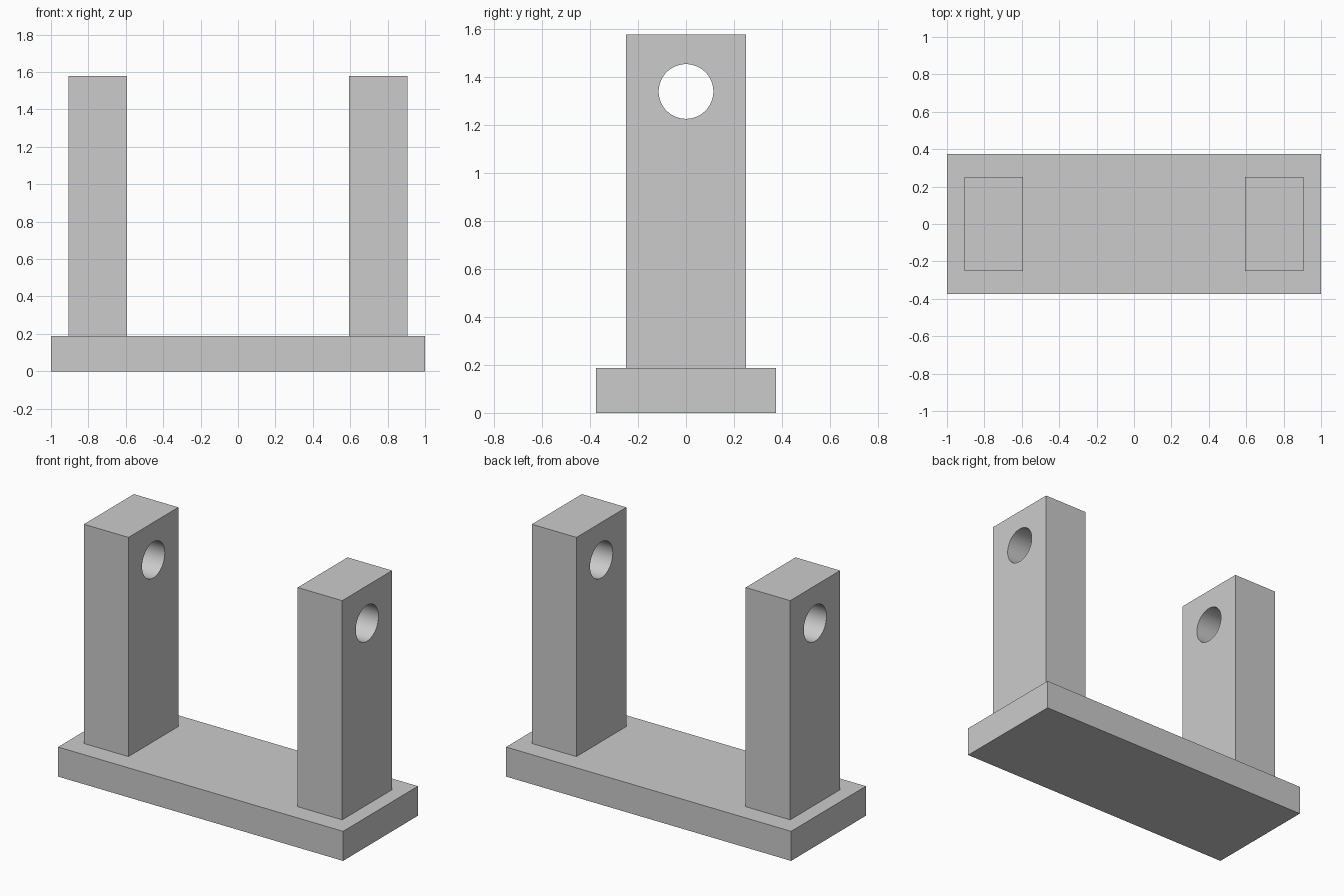
import bpy
import math

if "Cube" in bpy.data.objects:
    bpy.data.objects.remove(bpy.data.objects["Cube"])

grey = bpy.data.materials.new("light_grey")
grey.diffuse_color = (0.6, 0.6, 0.6, 1)
grey.use_nodes = True
grey.node_tree.nodes["Principled BSDF"].inputs["Base Color"].default_value = grey.diffuse_color


def box(name, center, size):
    bpy.ops.mesh.primitive_cube_add(size=1, location=center)
    ob = bpy.context.object
    ob.name = name
    ob.scale = size
    bpy.ops.object.transform_apply(location=False, rotation=False, scale=True)
    ob.data.materials.append(grey)
    return ob


BASE_H, TOP = 0.1875, 1.578
POST_X = 0.75

# base plate
box("base_plate", (0, 0, BASE_H / 2), (2, 0.75, BASE_H))

# bore cutter running through both posts
bpy.ops.mesh.primitive_cylinder_add(vertices=64, radius=0.114, depth=3,
                                    location=(0, 0, 1.34),
                                    rotation=(0, math.pi / 2, 0))
cutter = bpy.context.object
cutter.name = "bore_cutter"
cutter.data.materials.append(grey)

# two upright posts with a round bore
for name, side in (("left_post", -1), ("right_post", 1)):
    post = box(name, (side * POST_X, 0, (BASE_H + TOP) / 2),
               (0.3125, 0.5, TOP - BASE_H))
    mod = post.modifiers.new("bore", "BOOLEAN")
    mod.operation = "DIFFERENCE"
    mod.solver = "EXACT"
    mod.object = cutter
    bpy.ops.object.modifier_apply(modifier=mod.name)
    bpy.ops.object.shade_smooth_by_angle(angle=math.radians(30))

bpy.data.objects.remove(cutter, do_unlink=True)
